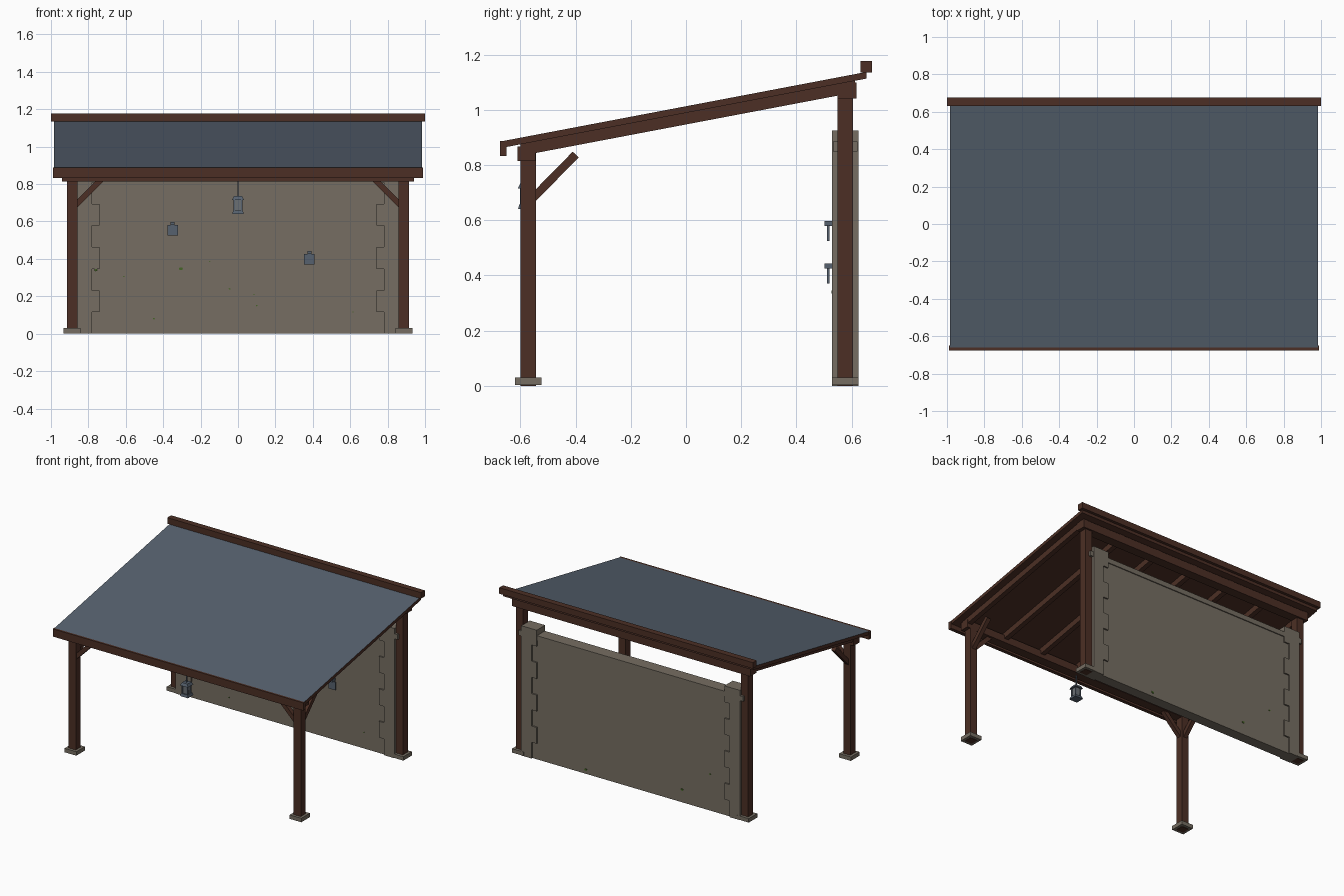
import bpy, bmesh, math
from mathutils import Matrix, Vector

cube = bpy.data.objects.get("Cube")
if cube:
    bpy.data.objects.remove(cube, do_unlink=True)


def material(name, rgb):
    m = bpy.data.materials.new(name)
    m.use_nodes = True
    m.diffuse_color = (*rgb, 1)
    m.node_tree.nodes["Principled BSDF"].inputs["Base Color"].default_value = (*rgb, 1)
    return m


WOOD = material("dark brown wood", (0.072, 0.028, 0.018))
STONE = material("grey stone", (0.180, 0.155, 0.122))
SLATE = material("slate blue metal", (0.093, 0.119, 0.156))
GLASS = material("lantern glass", (0.150, 0.165, 0.180))
MOSS = material("moss green", (0.060, 0.130, 0.020))


def finish(name, bm, *mats):
    bmesh.ops.recalc_face_normals(bm, faces=bm.faces)
    mesh = bpy.data.meshes.new(name)
    bm.to_mesh(mesh)
    bm.free()
    for m in mats:
        mesh.materials.append(m)
    ob = bpy.data.objects.new(name, mesh)
    bpy.context.collection.objects.link(ob)
    return ob


def prism(name, pts, axis, lo, hi, mat):
    """Extrude a 2D outline along x (points are y,z) or along y (points are x,z)."""
    bm = bmesh.new()
    place = (lambda a, b: (lo, a, b)) if axis == "x" else (lambda a, b: (a, lo, b))
    face = bm.faces.new([bm.verts.new(place(a, b)) for a, b in pts])
    ext = bmesh.ops.extrude_face_region(bm, geom=[face])["geom"]
    step = Vector((hi - lo, 0, 0)) if axis == "x" else Vector((0, hi - lo, 0))
    bmesh.ops.translate(bm, vec=step, verts=[g for g in ext if isinstance(g, bmesh.types.BMVert)])
    return finish(name, bm, mat)


def box(name, x, y, z, mat):
    return prism(name, [(y[0], z[0]), (y[1], z[0]), (y[1], z[1]), (y[0], z[1])], "x", x[0], x[1], mat)


def frustum(name, centre, r1, r2, z0, z1, mat, sides=4):
    bm = bmesh.new()
    bmesh.ops.create_cone(bm, cap_ends=True, segments=sides, radius1=r1 * math.sqrt(2),
                          radius2=r2 * math.sqrt(2), depth=z1 - z0,
                          matrix=Matrix.Translation((*centre, (z0 + z1) / 2)) @ Matrix.Rotation(math.pi / 4, 4, "Z"))
    return finish(name, bm, mat)


def roof_z(y):
    return 0.887 + 0.19 * (y + 0.665)


def sloped(name, y0, y1, top, bottom, x0, x1):
    pts = [(y0, roof_z(y0) - bottom), (y1, roof_z(y1) - bottom),
           (y1, roof_z(y1) - top), (y0, roof_z(y0) - top)]
    return prism(name, pts, "x", x0, x1, WOOD)


def brace_outline(a, b, half=0.015):
    a, b = Vector(a), Vector(b)
    d = (b - a).normalized() * half
    n = Vector((-d.y, d.x))
    return [a + n, a - n, b - n, b + n]


# Posts, footings and braces
for side, s in (("left", 1), ("right", -1)):
    for end, y, top in (("front", -0.572, 0.85), ("back", 0.578, 1.08)):
        cx = s * 0.887
        box(f"{end}_{side}_post", (cx - 0.028, cx + 0.028), (y - 0.028, y + 0.028), (0, top), WOOD)
        box(f"{end}_{side}_footing", (cx - 0.046, cx + 0.046), (y - 0.048, y + 0.048), (0.002, 0.03), STONE)
    prism(f"{side}_beam_brace", brace_outline((s * 0.88, 0.675), (s * 0.73, 0.825)),
          "y", -0.59, -0.56, WOOD)
    prism(f"{side}_rafter_brace", brace_outline((-0.57, 0.665), (-0.40, 0.838)),
          "x", s * 0.887 - 0.015, s * 0.887 + 0.015, WOOD)

# Beams
box("front_beam", (-0.94, 0.94), (-0.61, -0.545), (0.815, 0.868), WOOD)
box("back_beam", (-0.94, 0.94), (0.55, 0.618), (1.042, 1.10), WOOD)

# Roof: rafters and a deck with a metal upper face
for i in range(7):
    x = -0.92 + i * 1.84 / 6
    sloped(f"rafter_{i + 1}", -0.60, 0.613, 0.02, 0.066, x - 0.017, x + 0.017)
deck = sloped("roof_deck", -0.66, 0.655, 0, 0.024, -0.985, 0.985)
deck.data.materials.append(SLATE)
for f in deck.data.polygons:
    f.material_index = 1 if f.normal.z > 0.5 else 0
box("front_fascia", (-0.988, 0.988), (-0.675, -0.65), (0.833, 0.888), WOOD)
box("ridge_cap", (-1, 1), (0.632, 0.675), (1.135, 1.178), WOOD)

# Back wall with coping and toothed corner pillars
box("wall_panel", (-0.86, 0.86), (0.54, 0.615), (0, 0.86), STONE)
box("wall_coping", (-0.885, 0.885), (0.533, 0.622), (0.85, 0.885), STONE)
course = 0.925 / 8
for side, s in (("left", 1), ("right", -1)):
    outline = [(s * 0.862, 0.925), (s * 0.862, 0)]
    for i in range(8):
        x = s * (0.74 if i % 2 else 0.78)
        outline += [(x, i * course), (x, (i + 1) * course)]
    prism(f"wall_{side}_pillar", outline, "y", 0.53, 0.625, STONE)

# Small hanging plaques on the wall
for i, (x, z) in enumerate(((-0.35, 0.525), (0.382, 0.37))):
    box(f"plaque_arm_{i + 1}", (x - 0.01, x + 0.01), (0.502, 0.545), (z + 0.055, z + 0.073), SLATE)
    box(f"plaque_{i + 1}", (x - 0.028, x + 0.028), (0.511, 0.52), (z, z + 0.057), SLATE)

# Hanging lantern
c = (0, -0.578)
frustum("lantern_rod", c, 0.004, 0.004, 0.735, 0.82, SLATE)
frustum("lantern_roof", c, 0.031, 0.022, 0.716, 0.735, SLATE)
frustum("lantern_base", c, 0.031, 0.026, 0.640, 0.658, SLATE)
frustum("lantern_glass", c, 0.017, 0.019, 0.656, 0.718, GLASS)
for i in range(4):
    px, py = c[0] + (0.019 if i % 2 else -0.019), c[1] + (0.019 if i < 2 else -0.019)
    box(f"lantern_bar_{i + 1}", (px - 0.004, px + 0.004), (py - 0.004, py + 0.004), (0.65, 0.72), SLATE)

# Moss patches: x, z, radius
front_moss = [(-0.305, 0.347, 0.011), (-0.76, 0.34, 0.009), (-0.61, 0.305, 0.004), (-0.15, 0.385, 0.004),
              (-0.045, 0.24, 0.005), (0.085, 0.21, 0.004), (0.1, 0.15, 0.005), (-0.45, 0.08, 0.005),
              (0.615, 0.115, 0.004)]
back_moss = [(0.36, 0.03, 0.011), (-0.40, 0.09, 0.010), (-0.62, 0.26, 0.007)]
for label, y, spots in (("front", 0.539, front_moss), ("back", 0.616, back_moss)):
    for i, (x, z, r) in enumerate(spots):
        depth = 0.529 if abs(x) > 0.74 and label == "front" else y
        pts = [(x + r * math.cos(k * math.pi / 4), z + 0.7 * r * math.sin(k * math.pi / 4)) for k in range(8)]
        prism(f"{label}_moss_{i + 1}", pts, "y", depth - 0.002, depth + 0.002, MOSS)
